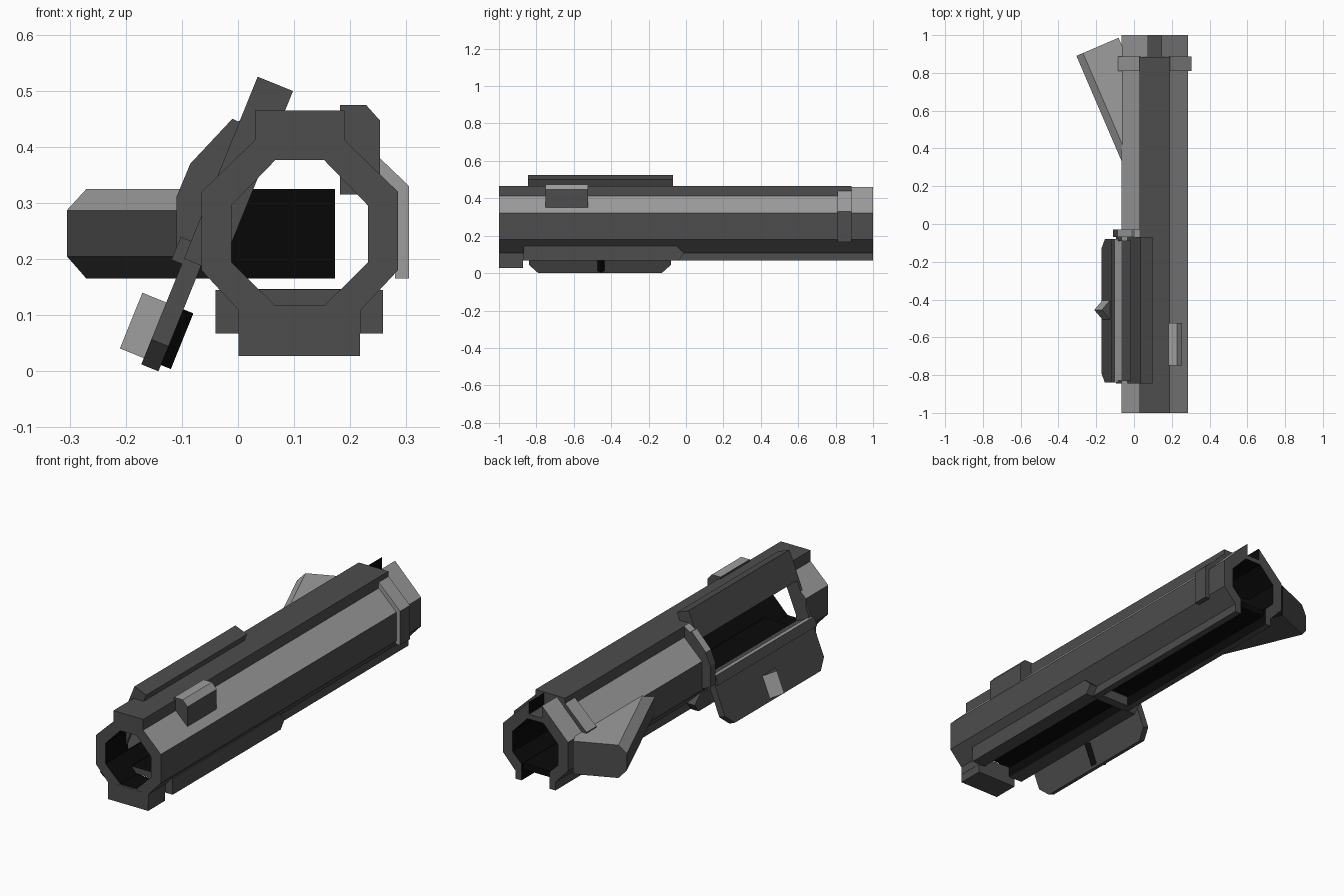
import bpy, bmesh
from mathutils import Vector

if "Cube" in bpy.data.objects:
    bpy.data.objects.remove(bpy.data.objects["Cube"])


def material(name, v):
    m = bpy.data.materials.new(name)
    m.diffuse_color = (v, v, v, 1)
    m.use_nodes = True
    m.node_tree.nodes["Principled BSDF"].inputs["Base Color"].default_value = m.diffuse_color
    return m


MATS = [material("dark_grey", 0.075), material("light_grey", 0.34), material("black", 0.003)]
CX, CZ = 0.11, 0.247  # bore centre line


# Colour rules from face normal n and centre c: 0 dark, 1 light, 2 black
def plain(n, c):
    return 0


def black(n, c):
    return 2


def slopes(n, c):
    return int(0.5 < n.z < 0.9)


def tops(n, c):
    return int(n.z > 0.5)


def shell(n, c):
    inward = n.x * (c.x - CX) + n.z * (c.z - CZ) < -0.001
    return 2 if inward and abs(n.y) < 0.5 else slopes(n, c)


def along_y(a, b, h):
    return (a, h, b)


def along_x(a, b, h):
    return (h, a, b)


# Tilted port plane: s runs down the plane, t runs inward
def tilt(s, t, y):
    return (0.035 - 0.375 * s + 0.927 * t, y, 0.525 - 0.927 * s - 0.375 * t)


def prism(name, profile, h0, h1, place=along_y, rule=slopes):
    bm = bmesh.new()
    rings = [[bm.verts.new(place(a, b, h)) for a, b in profile] for h in (h0, h1)]
    n = len(profile)
    bm.faces.new(rings[0])
    bm.faces.new(rings[1])
    for i in range(n):
        j = (i + 1) % n
        bm.faces.new((rings[0][i], rings[0][j], rings[1][j], rings[1][i]))
    bmesh.ops.recalc_face_normals(bm, faces=bm.faces)
    bm.normal_update()
    for f in bm.faces:
        f.material_index = rule(f.normal, f.calc_center_median())
    me = bpy.data.meshes.new(name)
    bm.to_mesh(me)
    bm.free()
    for m in MATS:
        me.materials.append(m)
    ob = bpy.data.objects.new(name, me)
    bpy.context.collection.objects.link(ob)
    return ob


def rect(a0, a1, b0, b1):
    return [(a0, b0), (a1, b0), (a1, b1), (a0, b1)]


def flip(points):
    return [(2 * CX - x, z) for x, z in reversed(points)]


# Tube: eight-sided shell, open along the bottom
outer = [(0.185, 0.068), (0.218, 0.068), (0.218, 0.108), (0.285, 0.18), (0.285, 0.32), (0.19, 0.412)]
inner = [(0.153, 0.377), (0.232, 0.295), (0.232, 0.195), (0.185, 0.148)]
rail = [(0.19, 0.465)]
tube = prism("tube", outer + rail + flip(outer + rail) + flip(inner) + inner,
             -1, 0.885, along_y, shell)

# Rear section with full slopes and a top channel
peak = [(0.145, 0.46), (0.145, 0.40)]
prism("rear_section", outer[:-1] + peak + flip(outer[:-1] + peak) + flip(inner) + inner,
      0.885, 1, along_y, shell)

# Dark floor closing the bottom slot
prism("bore_floor", rect(0.034, 0.186, 0.116, 0.146), -0.868, 0.985, along_y,
      lambda n, c: 0 if n.y < -0.5 else 2)

# Front lug closing the bottom of the tube
prism("front_lug", rect(0.001, 0.217, 0.027, 0.11), -1, -0.872)
prism("front_floor", [(0.035, 0.09), (0.185, 0.09), (0.185, 0.148), (0.153, 0.117),
                      (0.067, 0.117), (0.035, 0.148)], -0.999, -0.872, along_y,
      lambda n, c: 2 if n.z > 0.5 else 0)

# Lower side rails and the crossbar between them
rail_side = [(-0.87, 0.067), (-0.04, 0.067), (-0.01, 0.107), (-0.05, 0.145), (-0.87, 0.145)]
prism("left_lower_rail", rail_side, -0.04, 0.034, along_x, plain)
prism("right_lower_rail", rail_side, 0.186, 0.258, along_x, plain)
prism("crossbar", rect(0.03, 0.19, 0.068, 0.147), -0.05, -0.005)

# Port frame on the tilted plane, opened through the tube wall
frame = prism("port_frame", rect(0, 0.35, 0, 0.068), -0.845, -0.07, tilt)
cutter = prism("port_cutter", rect(0.14, 0.32, -0.06, 0.12), -0.828, -0.09, tilt, plain)
cutter.hide_render = True
cutter.hide_viewport = True
for ob in (tube, frame):
    mod = ob.modifiers.new("port", 'BOOLEAN')
    mod.operation = 'DIFFERENCE'
    mod.solver = 'EXACT'
    mod.object = cutter

# Band wrapping the tube behind the port
prism("port_band", [(0.03, 0.465), (0.0, 0.445), (-0.01, 0.45), (-0.085, 0.37), (-0.11, 0.31),
                    (-0.11, 0.205), (-0.06, 0.185), (-0.06, 0.32), (0.03, 0.41)], -0.07, -0.03)

# Hinge and open cover plate hanging below the port
prism("hinge", rect(0.316, 0.36, -0.02, 0.02), -0.84, -0.08, tilt, tops)
prism("cover_plate", [(-0.84, 0.34), (-0.08, 0.34), (-0.08, 0.505), (-0.13, 0.553),
                      (-0.79, 0.553), (-0.84, 0.505)], 0, 0.033,
      lambda y, s, t: tilt(s, t, y), plain)
prism("cover_latch", [(-0.046, -0.455), (0, -0.505), (0.052, -0.455), (0, -0.405)], 0.434, 0.541,
      lambda t, y, s: tilt(s, t, y),
      lambda n, c: 0 if abs(n.y) < 0.3 else 1 if n.x < 0 else 2)

# Block on the upper right slope
prism("side_block", [(0.182, 0.315), (0.253, 0.315), (0.253, 0.447), (0.228, 0.475),
                     (0.182, 0.475)], -0.75, -0.525, along_y, tops)

# Rear collar halves
collar = [(0.28, 0.165), (0.305, 0.165), (0.305, 0.33), (0.19, 0.44), (0.18, 0.405), (0.28, 0.315)]
for side, pts in (("right", collar), ("left", flip(collar))):
    prism(side + "_collar", pts, 0.81, 0.886, along_y,
          lambda n, c: int(0.5 < n.z < 0.9 or n.y < -0.5))

# Angled plunger housing entering the rear left of the tube
prism("plunger_housing", [(0, 0.205), (0, 0.287), (0.038, 0.325), (0.243, 0.325),
                          (0.243, 0.165), (0.038, 0.165)], 0, 0.645,
      lambda a, z, h: Vector((-0.305 + 0.919 * a + 0.395 * h, 0.89 + 0.395 * a - 0.919 * h, z)),
      lambda n, c: 2 if n.x > 0.3 and abs(n.z) < 0.3 else tops(n, c))
